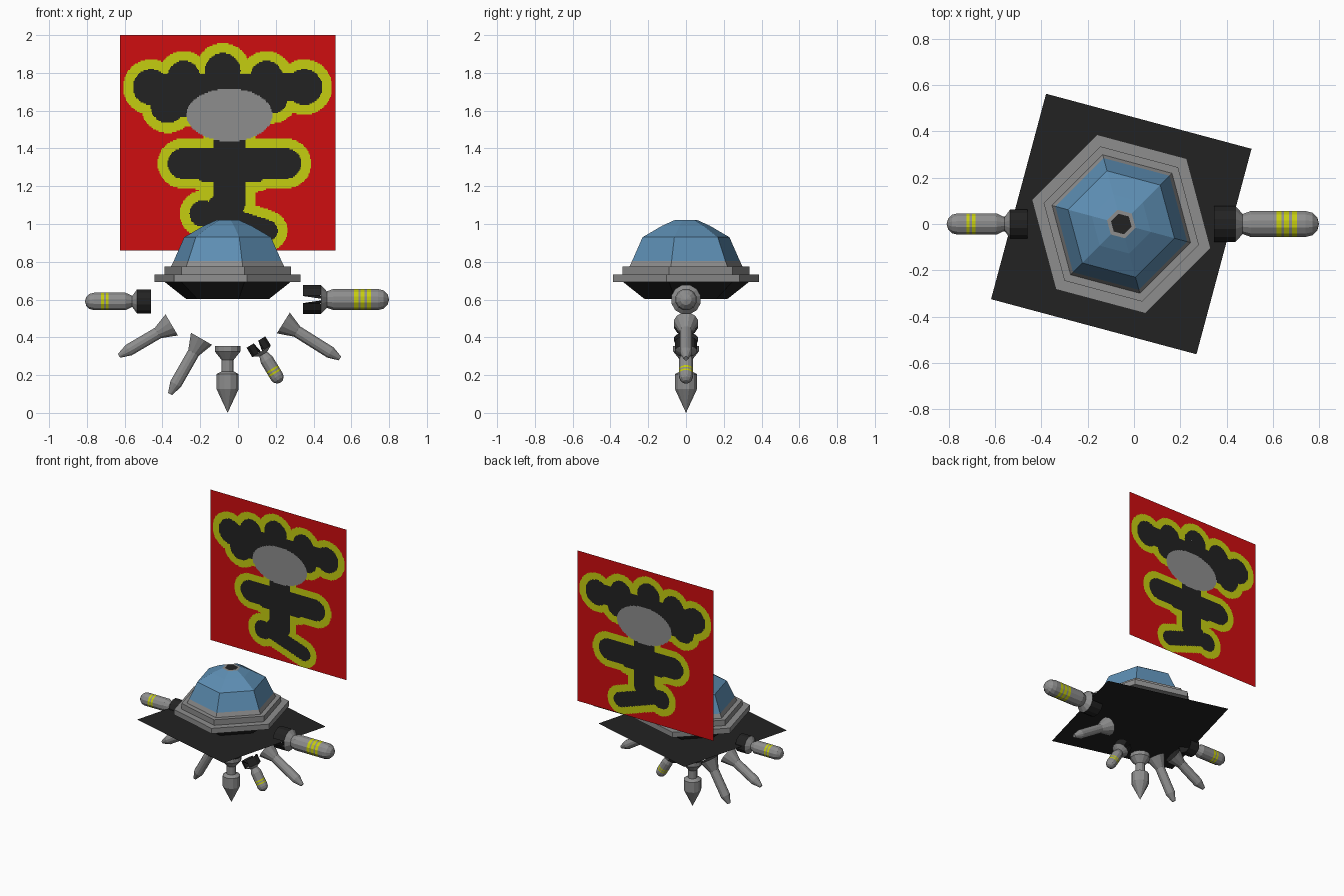
import bpy, bmesh, math
from mathutils import Vector

if "Cube" in bpy.data.objects:
    bpy.data.objects.remove(bpy.data.objects["Cube"])


def material(name, rgb):
    m = bpy.data.materials.new(name)
    m.diffuse_color = (*rgb, 1)
    m.use_nodes = True
    m.node_tree.nodes["Principled BSDF"].inputs["Base Color"].default_value = m.diffuse_color
    return m


GREY, BLACK, BLUE, RED, YELLOW = range(5)
MATS = [material("metal grey", (0.27, 0.27, 0.27)),
        material("soot black", (0.016, 0.016, 0.016)),
        material("glass blue", (0.11, 0.27, 0.45)),
        material("board red", (0.62, 0.004, 0.005)),
        material("warning yellow", (0.56, 0.61, 0.005))]


def finish(name, bm, recalc=True):
    if recalc:
        bmesh.ops.recalc_face_normals(bm, faces=bm.faces)
    me = bpy.data.meshes.new(name)
    bm.to_mesh(me)
    bm.free()
    for m in MATS:
        me.materials.append(m)
    ob = bpy.data.objects.new(name, me)
    bpy.context.collection.objects.link(ob)
    return ob


def lathe(name, start, axis, profile, sides=12, phase=15, notch_bands=()):
    """Revolve (distance, radius, colour of the band that follows) along axis."""
    bm = bmesh.new()
    p, d, v = Vector(start), Vector(axis).normalized(), Vector((0, 1, 0))
    u = v.cross(d)
    rings = []
    for s, r, _ in profile:
        if r == 0:
            rings.append([bm.verts.new(p + d * s)] * sides)
            continue
        ring = []
        for i in range(sides):
            a = math.radians(phase + 360 * i / sides)
            ring.append(bm.verts.new(p + d * s + (u * math.cos(a) + v * math.sin(a)) * r))
        rings.append(ring)
    for b in range(len(rings) - 1):
        for i in range(sides):
            if b in notch_bands and i in (2, 8):
                continue          # open slots on both flanks
            j = (i + 1) % sides
            quad = [rings[b][i], rings[b][j], rings[b + 1][j], rings[b + 1][i]]
            f = bm.faces.new(list(dict.fromkeys(quad)))
            f.material_index = profile[b][2]
    return finish(name, bm)


# Hexagonal hull with stepped rim, glass dome and vent on top
CX = -0.055
lathe("hull", (CX, 0, 0), (0, 0, 1), [
    (0.603, 0, BLACK), (0.603, 0.227, BLACK), (0.693, 0.345, GREY),
    (0.693, 0.40, GREY), (0.733, 0.40, GREY), (0.733, 0.347, GREY),
    (0.775, 0.347, GREY), (0.775, 0.31, GREY), (0.805, 0.295, BLUE),
    (0.93, 0.238, BLUE), (0.99, 0.132, BLUE), (1.02, 0.064, GREY),
    (1.02, 0.046, BLACK), (1.02, 0, BLACK)], sides=6, phase=45)

# Thin square deck under the hull
bm = bmesh.new()
corners = [math.radians(30 + 90 * i) for i in range(4)]
face = bm.faces.new([bm.verts.new((CX + 0.65 * math.cos(a), 0.65 * math.sin(a), 0.598))
                     for a in corners])
face.material_index = BLACK
finish("deck", bm)


# Round-nosed bombs with a collar and yellow stripes
def round_bomb(name, start, end, collar_r, collar_l, neck_r, body_r, stripes, slots):
    a, b = Vector(start), Vector(end)
    length = (b - a).length
    body = collar_l + 0.035
    prof = [(collar_l, 0, BLACK), (0, collar_r * 0.9, BLACK), (0, collar_r, BLACK),
            (collar_l * 0.75, collar_r, GREY), (collar_l, neck_r, GREY),
            (body, body_r, GREY)]
    for s0, s1 in stripes:
        prof += [(s0, body_r, YELLOW), (s1, body_r, GREY)]
    for t in (0, 30, 60):
        c, s = math.cos(math.radians(t)), math.sin(math.radians(t))
        prof.append((length - body_r * (1 - s), body_r * c, GREY))
    prof.append((length, 0, GREY))
    lathe(name, a, b - a, prof, notch_bands=(0, 1, 2) if slots else ())


round_bomb("left_bomb", (-0.46, 0, 0.59), (-0.81, 0, 0.59), 0.066, 0.10, 0.03, 0.048,
           [(0.225, 0.24), (0.25, 0.265)], False)
round_bomb("right_bomb", (0.345, 0, 0.60), (0.80, 0, 0.60), 0.08, 0.125, 0.045, 0.058,
           [(0.27, 0.292), (0.304, 0.326), (0.338, 0.36)], True)
round_bomb("small_bomb", (0.095, 0, 0.375), (0.225, 0, 0.16), 0.06, 0.075, 0.025, 0.037,
           [(0.165, 0.175), (0.185, 0.195)], True)

# Slim darts with a flared tail
for name, a, b in [("outer_left_dart", (-0.351, 0, 0.466), (-0.63, 0, 0.302)),
                   ("inner_left_dart", (-0.193, 0, 0.392), (-0.36, 0, 0.10)),
                   ("right_dart", (0.24, 0, 0.476), (0.54, 0, 0.288))]:
    d = Vector(b) - Vector(a)
    n = d.length
    lathe(name, a, d, [(0.05, 0, BLACK), (0, 0.067, GREY), (0.085, 0.033, GREY),
                       (n - 0.06, 0.033, GREY), (n, 0.012, GREY), (n, 0, GREY)])

# Central arrow-headed bomb
lathe("centre_bomb", (CX, 0, 0.355), (0, 0, -1), [
    (0.03, 0, BLACK), (0, 0.07, GREY), (0.03, 0.07, GREY), (0.075, 0.033, GREY),
    (0.135, 0.033, GREY), (0.15, 0.061, GREY), (0.228, 0.061, GREY), (0.355, 0, GREY)])

# Sign board: cloud drawn as capsules (x1, z1, x2, z2, radius) in hundredths of a unit,
# measured from the middle of the top edge
W, H, LEFT, TOP, Y = 1.14, 1.14, -0.625, 2.0, 0.565
CLOUD = [(-40.6, 27.5, -40.6, 27.5, 9.5), (-23.2, 22.2, -23.2, 22.2, 8.6),
         (-2.6, 19, -2.6, 19, 9.5), (20.6, 22.2, 20.6, 22.2, 8.6),
         (40.6, 27.5, 40.6, 27.5, 9.5), (-31.7, 37.6, -31.7, 37.6, 9),
         (-40, 28.5, 40, 27.5, 7.5), (-26, 36, 24, 34, 7.5),
         (1, 45, 1, 88, 8.6),
         (-23.8, 68, 31, 68, 8), (-10.5, 69.5, 14, 69.5, 8.5),
         (-13.2, 94.5, -13.2, 94.5, 7), (-7, 94, 21, 103.5, 5.5),
         (-3, 92, -1, 92, 8)]


def board_colour(x, z):
    if ((x - 1) / 22.7) ** 2 + ((z - 42.3) / 14) ** 2 < 1:
        return GREY
    best = 1e9
    for x1, z1, x2, z2, r in CLOUD:
        dx, dz = x2 - x1, z2 - z1
        n = dx * dx + dz * dz
        t = max(0, min(1, ((x - x1) * dx + (z - z1) * dz) / n)) if n else 0
        best = min(best, math.hypot(x - x1 - t * dx, z - z1 - t * dz) - r)
    return BLACK if best < 0 else YELLOW if best < 5.2 else RED


# Each row is split into runs of one colour
bm = bmesh.new()
ROWS, COLS = 160, 240
for r in range(ROWS):
    z0, z1 = TOP - H * r / ROWS, TOP - H * (r + 1) / ROWS
    row = [board_colour(100 * W * ((c + 0.5) / COLS - 0.5), 100 * H * (r + 0.5) / ROWS)
           for c in range(COLS)]
    c0 = 0
    for c in range(1, COLS + 1):
        if c == COLS or row[c] != row[c0]:
            xa, xb = LEFT + W * c0 / COLS, LEFT + W * c / COLS
            f = bm.faces.new([bm.verts.new(q) for q in
                              ((xa, Y, z1), (xb, Y, z1), (xb, Y, z0), (xa, Y, z0))])
            f.material_index = row[c0]
            c0 = c
finish("sign_board", bm, recalc=False)
